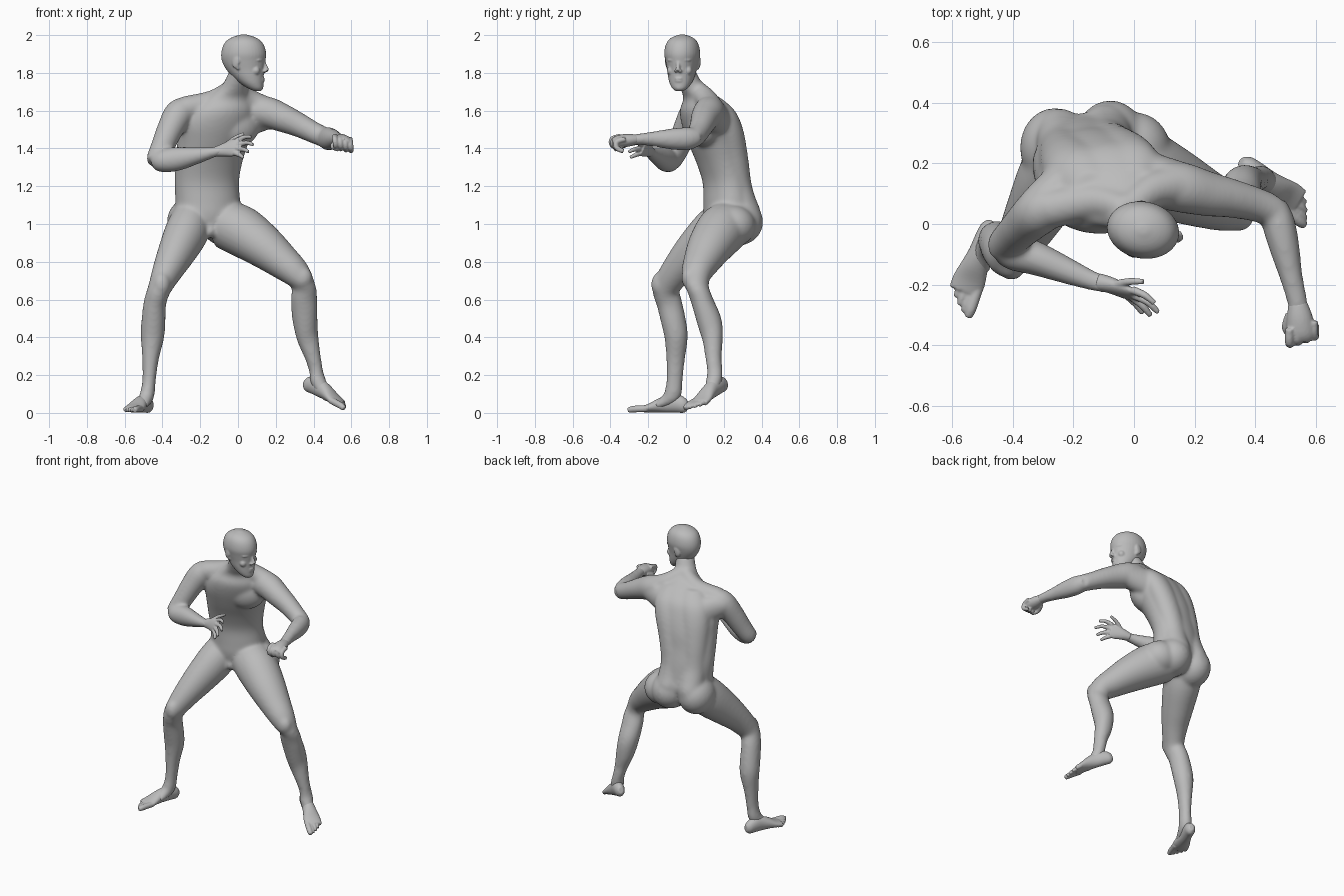
import bpy, bmesh, math
from mathutils import Vector, Matrix

skin = bpy.data.materials.new("grey_skin")
skin.diffuse_color = (0.5, 0.5, 0.5, 1)


def spline(rows, steps=4):
    """Catmull-Rom resampling of section rows (x, y, z, a, b)."""
    rows = [tuple(r) if len(r) == 5 else (*r, r[3]) for r in rows]
    p = [rows[0]] + rows + [rows[-1]]
    out = []
    for i in range(1, len(p) - 2):
        for k in range(steps):
            t = k / steps
            out.append([0.5 * (2 * q + (r - o) * t + (2 * o - 5 * q + 4 * r - s) * t * t
                               + (3 * q - o - 3 * r + s) * t ** 3)
                        for o, q, r, s in zip(p[i - 1], p[i], p[i + 1], p[i + 2])])
    return out + [list(rows[-1])]


def tube(bm, rows, side=(1, 0, 0), axis=None, n=24, mat=Matrix()):
    """Loft ellipses along a path; radius a lies along side, b across it."""
    rows = spline(rows)
    pts = [Vector(r[:3]) for r in rows]
    rings = []
    for i, r in enumerate(rows):
        t = Vector(axis) if axis else (pts[min(i + 1, len(pts) - 1)] - pts[max(i - 1, 0)]).normalized()
        u = Vector(side)
        u = (u - t * u.dot(t)).normalized()
        v = t.cross(u)
        rings.append([bm.verts.new(mat @ (pts[i] + u * r[3] * math.cos(w) + v * r[4] * math.sin(w)))
                      for w in (2 * math.pi * k / n for k in range(n))])
    for a, b in zip(rings, rings[1:]):
        for k in range(n):
            bm.faces.new((a[k], a[(k + 1) % n], b[(k + 1) % n], b[k]))
    bm.faces.new(rings[0][::-1])
    bm.faces.new(rings[-1])


def blob(bm, c, r, rot=(0, 0, 0), mat=Matrix()):
    """Ellipsoid muscle; rot is z, y, x degrees."""
    m = Matrix.Translation(c)
    for ang, ax in zip(rot, "ZYX"):
        m = m @ Matrix.Rotation(math.radians(ang), 4, ax)
    bmesh.ops.create_uvsphere(bm, u_segments=24, v_segments=14, radius=1,
                              matrix=mat @ m @ Matrix.Diagonal((*r, 1)))


def finish(bm, name, voxel, smooth):
    """Fuse the overlapping pieces into one smooth skin."""
    bmesh.ops.recalc_face_normals(bm, faces=bm.faces)
    me = bpy.data.meshes.new(name)
    bm.to_mesh(me)
    bm.free()
    me.materials.append(skin)
    ob = bpy.data.objects.new(name, me)
    bpy.context.collection.objects.link(ob)
    m = ob.modifiers.new("fuse", "REMESH")
    m.mode, m.voxel_size, m.use_smooth_shade = "VOXEL", voxel, True
    m = ob.modifiers.new("soften", "SMOOTH")
    m.factor, m.iterations = 0.5, smooth


# --- body: trunk and neck ---
bm = bmesh.new()
yaw = Vector((0.97, 0.24, 0))
tube(bm, [(-.15, .20, .935, .05, .06), (-.16, .22, .98, .12, .11), (-.16, .23, 1.05, .174, .135),
          (-.16, .225, 1.12, .174, .13), (-.165, .215, 1.22, .173, .124), (-.155, .19, 1.32, .179, .13),
          (-.135, .163, 1.42, .19, .145), (-.11, .133, 1.52, .205, .15), (-.085, .11, 1.6, .185, .14),
          (-.06, .088, 1.66, .135, .1), (-.03, .05, 1.705, .085, .075), (-.01, .02, 1.75, .065, .063),
          (.015, -.01, 1.82, .058, .058)], side=yaw, axis=(0, 0, 1), n=40)
# long back muscles either side of the spine
tube(bm, [(-.25, .28, 1.0, .09, .1), (-.24, .285, 1.07, .088, .095), (-.235, .265, 1.14, .086, .088),
          (-.232, .24, 1.22, .085, .084), (-.222, .215, 1.36, .092, .088), (-.2, .188, 1.5, .105, .09),
          (-.175, .16, 1.6, .1, .08), (-.14, .12, 1.67, .06, .05)], side=yaw, axis=(0, 0, 1))
tube(bm, [(-.08, .295, 1.0, .09, .1), (-.09, .3, 1.07, .088, .095), (-.094, .28, 1.14, .086, .088),
          (-.095, .262, 1.22, .085, .084), (-.07, .24, 1.36, .092, .088), (-.035, .212, 1.5, .105, .09),
          (-.01, .178, 1.6, .1, .08), (0, .13, 1.67, .06, .05)], side=yaw, axis=(0, 0, 1))
# trapezius, rear shoulder, chest, buttocks
tube(bm, [(-.03, .05, 1.725, .045), (-.13, .075, 1.65, .06), (-.28, .05, 1.61, .067)], side=(0, 0, 1))
tube(bm, [(-.02, .05, 1.725, .045), (.06, .11, 1.655, .06), (.15, .13, 1.605, .069)], side=(0, 0, 1))
tube(bm, [(-.05, .2, 1.54, .09, .07), (.06, .165, 1.56, .09, .07), (.17, .13, 1.58, .075, .07)], side=(0, 0, 1))
tube(bm, [(-.2, .17, 1.53, .09, .07), (-.28, .1, 1.56, .085, .065), (-.32, .05, 1.58, .07)], side=(0, 0, 1))
blob(bm, (-.165, .065, 1.52), (.12, .075, .1), (6, 10, 0))
blob(bm, (-.005, .1, 1.52), (.125, .085, .115), (20, -10, 0))
blob(bm, (-.262, .252, 1.01), (.115, .132, .125))
blob(bm, (-.078, .272, 1.01), (.12, .137, .125))
blob(bm, (.0, .25, .99), (.12, .12, .11))
blob(bm, (-.145, .135, .965), (.026, .04, .038))

# --- right leg, then left leg, each running on into the instep ---
tube(bm, [(-.24, .22, 1.03, .11, .12), (-.275, .14, .95, .115, .125), (-.325, .04, .85, .1, .108),
          (-.375, -.05, .75, .08, .085), (-.415, -.105, .66, .062, .072), (-.44, -.088, .58, .06, .068),
          (-.448, -.065, .48, .064, .066), (-.453, -.052, .4, .062, .062), (-.463, -.055, .29, .045, .05),
          (-.47, -.06, .18, .036, .043), (-.48, -.07, .1, .039, .046), (-.495, -.105, .065, .038, .034),
          (-.512, -.155, .038, .035, .02)])
blob(bm, (-.405, -.14, .68), (.048, .045, .065))
tube(bm, [(-.07, .23, 1.0, .13), (.02, .185, .96, .135), (.13, .13, .885, .117, .122),
          (.23, .085, .805, .095, .1), (.31, .055, .735, .076, .08), (.347, .06, .67, .058, .068),
          (.35, .09, .58, .06, .07), (.355, .122, .49, .066, .067), (.368, .14, .4, .06, .056),
          (.395, .145, .3, .043, .044), (.413, .152, .225, .037, .042), (.424, .148, .17, .041, .043),
          (.45, .13, .12, .035, .036), (.485, .1, .07, .022, .034)], side=(0, 0, 1))
blob(bm, (.34, .02, .715), (.055, .045, .06))

# --- right arm, then left arm ---
tube(bm, [(-.27, .06, 1.605, .07), (-.315, .04, 1.58, .078), (-.36, .0, 1.5, .07), (-.395, -.035, 1.42, .063),
          (-.425, -.065, 1.355, .057), (-.43, -.085, 1.33, .054)])
tube(bm, [(-.44, -.07, 1.33, .047), (-.4, -.09, 1.335, .062), (-.32, -.115, 1.345, .064, .056),
          (-.22, -.155, 1.362, .046, .044), (-.13, -.19, 1.38, .029, .032), (-.08, -.2, 1.39, .026, .03)],
     side=(0, 0, 1))
tube(bm, [(.09, .13, 1.6, .08), (.16, .12, 1.59, .083), (.24, .1, 1.56, .075), (.32, .085, 1.525, .065),
          (.4, .065, 1.485, .057), (.455, .045, 1.46, .054)], side=(0, 0, 1))
tube(bm, [(.455, .065, 1.46, .047), (.475, .01, 1.452, .061, .055), (.495, -.07, 1.45, .057, .051),
          (.518, -.17, 1.45, .041, .039), (.54, -.26, 1.448, .029, .034), (.548, -.32, 1.44, .028, .036)],
     side=(0, 0, 1))
finish(bm, "body", .009, 16)

# --- head, built facing local +x ---
bm = bmesh.new()
M = Matrix.Translation((.03, -.02, 0)) @ Matrix.Rotation(math.radians(-11), 4, "Z")
tube(bm, [(.075, 0, 1.704, .018, .02), (.064, 0, 1.718, .04, .04), (.044, 0, 1.745, .062, .058),
          (.024, 0, 1.78, .083, .07), (.008, 0, 1.82, .102, .078), (0, 0, 1.86, .115, .087),
          (0, 0, 1.9, .12, .094), (0, 0, 1.94, .111, .089), (0, 0, 1.97, .091, .075),
          (0, 0, 1.99, .058, .05), (0, 0, 2.003, .014, .012)], axis=(0, 0, 1), n=36, mat=M)
tube(bm, [(.104, 0, 1.87, .008), (.117, 0, 1.837, .01), (.125, 0, 1.812, .014)], side=(0, 1, 0), n=12, mat=M)
blob(bm, (.097, 0, 1.757), (.015, .024, .008), mat=M)
blob(bm, (.098, 0, 1.77), (.015, .024, .007), mat=M)
blob(bm, (.086, 0, 1.722), (.02, .022, .016), mat=M)
for s in (-1, 1):
    blob(bm, (.092, s * .034, 1.868), (.016, .032, .009), (s * 22, 0, 0), M)    # brow
    blob(bm, (.084, s * .034, 1.847), (.013, .016, .008), (s * 25, 0, 0), M)    # eye
    blob(bm, (.068, s * .042, 1.812), (.03, .024, .026), (s * 30, 0, 0), M)     # cheek
    blob(bm, (.118, s * .012, 1.81), (.011, .009, .008), mat=M)                 # nostril
    blob(bm, (-.025, s * .086, 1.858), (.021, .008, .034), (s * 14, 12, 0), M)  # ear
    blob(bm, (-.016, s * .08, 1.833), (.012, .009, .018), mat=M)                # ear lobe
finish(bm, "head", .005, 4)

# --- open right hand ---
bm = bmesh.new()
tube(bm, [(-.12, -.19, 1.382, .026, .029), (-.075, -.203, 1.392, .036, .026), (-.03, -.222, 1.403, .047, .021),
          (.0, -.235, 1.408, .045, .015)], side=(0, .3, 1))
for k, m, t in (((-.005, -.218, 1.442), (.035, -.235, 1.46), (.068, -.262, 1.462)),
                ((.0, -.235, 1.42), (.045, -.258, 1.43), (.08, -.292, 1.42)),
                ((-.005, -.242, 1.398), (.03, -.272, 1.395), (.055, -.303, 1.382)),
                ((-.015, -.242, 1.375), (.01, -.268, 1.365), (.028, -.295, 1.352)),
                ((-.06, -.2, 1.42), (-.015, -.19, 1.455), (.032, -.19, 1.478))):
    tube(bm, [(*k, .014), (*m, .012), (*t, .009)], side=(.1, .3, 1), n=12)
finish(bm, "right_hand", .0045, 2)

# --- left fist with curled fingers and thumb ---
bm = bmesh.new()
tube(bm, [(.54, -.26, 1.448, .026, .031), (.547, -.31, 1.443, .034, .043), (.552, -.36, 1.436, .033, .048),
          (.553, -.385, 1.43, .022, .04)], side=(0, 0, 1))
for i in range(4):
    x = .513 + i * .027
    y = -.385 + i * .008
    z = -.005 * i
    tube(bm, [(x, y + .04, 1.465 + z, .014), (x, y - .005, 1.45 + z, .015), (x + .004, y - .006, 1.418 + z, .014),
              (x + .004, y + .03, 1.4 + z, .013)], n=12)
tube(bm, [(.515, -.3, 1.43, .016), (.503, -.345, 1.41, .015), (.53, -.375, 1.395, .012)], side=(0, 0, 1), n=12)
finish(bm, "left_fist", .005, 2)


# --- feet, built along local +x with the big toe on the inner side ---
def foot(name, heel, forward, inner):
    f = Vector(forward).normalized()
    v = Vector((0, 0, 1)).cross(f).normalized()
    M = Matrix.Translation(heel) @ Matrix((f, v, f.cross(v))).transposed().to_4x4()
    bm = bmesh.new()
    tube(bm, [(-.002, 0, .04, .016, .022), (.02, 0, .042, .031, .041), (.06, 0, .05, .036, .049),
              (.11, 0, .048, .038, .047), (.16, 0, .04, .046, .038), (.21, 0, .027, .055, .025),
              (.25, 0, .02, .054, .017)], side=(0, 1, 0), axis=(1, 0, 0), mat=M)
    for i in range(5):
        y = inner * (.04 - i * .02)
        tip = .322 - i * .008 - i * i * .0025
        r = .018 if i == 0 else .013
        tube(bm, [(.215, y * .9, .022, r), (tip - .03, y, .02, r), (tip, y, .013, r * .75)],
             side=(0, 1, 0), n=12, mat=M)
    finish(bm, name, .005, 2)


foot("right_foot", (-.468, .008, 0), (-.365, -.93, 0), 1)
foot("left_foot", (.345, .215, .122), (.22, -.17, -.103), -1)
